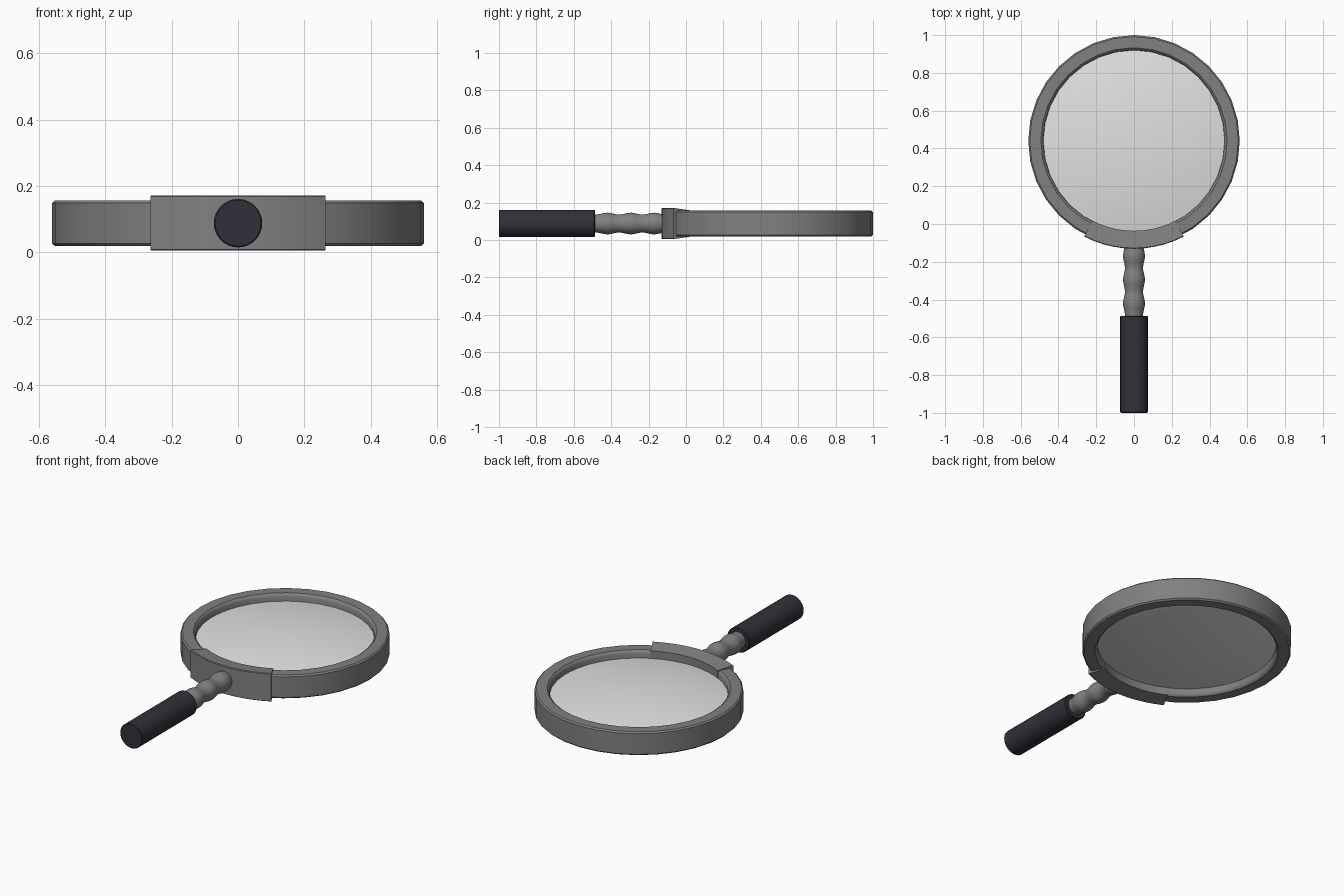
import bpy, bmesh, math

if "Cube" in bpy.data.objects:
    bpy.data.objects.remove(bpy.data.objects["Cube"])

Z = 0.088      # mid height of the whole object
CY = 0.44      # centre of the lens and ring


def material(name, rgb):
    m = bpy.data.materials.new(name)
    m.diffuse_color = (*rgb, 1)
    m.use_nodes = True
    m.node_tree.nodes["Principled BSDF"].inputs["Base Color"].default_value = m.diffuse_color
    return m


METAL = material("grey_metal", (0.22, 0.22, 0.22))
GLASS = material("pale_glass", (0.76, 0.76, 0.76))
RUBBER = material("dark_rubber", (0.03, 0.03, 0.042))


def finish(name, bm, mat, angle=35):
    bmesh.ops.remove_doubles(bm, verts=bm.verts, dist=1e-5)
    bmesh.ops.recalc_face_normals(bm, faces=bm.faces)
    me = bpy.data.meshes.new(name)
    bm.to_mesh(me)
    bm.free()
    me.materials.append(mat)
    ob = bpy.data.objects.new(name, me)
    bpy.context.collection.objects.link(ob)
    bpy.ops.object.select_all(action='DESELECT')
    ob.select_set(True)
    bpy.context.view_layer.objects.active = ob
    bpy.ops.object.shade_smooth_by_angle(angle=math.radians(angle))
    return ob


def sweep(profile, start, end, steps, place, closed):
    """Spin a (radius, height) profile; place maps (r, h, angle) to a point."""
    bm = bmesh.new()
    rows = []
    for i in range(steps + 1):
        a = math.radians(start + (end - start) * i / steps)
        rows.append([bm.verts.new(place(r, h, a)) for r, h in profile])
    n = len(profile)
    for p, q in zip(rows, rows[1:]):
        for j in range(n if closed else n - 1):
            k = (j + 1) % n
            ring = [p[j], p[k], q[k], q[j]]
            if profile[j][0] == 0:
                ring = [p[j], p[k], q[k]]
            elif profile[k][0] == 0:
                ring = [p[j], p[k], q[j]]
            bm.faces.new(ring)
    if closed and abs(end - start) < 360:
        bm.faces.new(rows[0])
        bm.faces.new(rows[-1])
    return bm


def upright(r, h, a):      # axis along z, around the lens centre
    return (r * math.cos(a), CY + r * math.sin(a), Z + h)


def lengthwise(r, h, a):   # axis along y, for the handle
    return (r * math.cos(a), h, Z + r * math.sin(a))


# Ring frame with softened edges
half = [(0.48, 0.052), (0.484, 0.062), (0.493, 0.069), (0.552, 0.069), (0.56, 0.061)]
ring = half + [(r, -h) for r, h in reversed(half)]
finish("ring_frame", sweep(ring, 0, 360, 32, upright, True), METAL)

# Convex lens
edge, bulge, N = 0.024, 0.045, 8
top = [(0.485 * i / N, edge + bulge * (1 - (i / N) ** 2)) for i in range(N + 1)]
lens = top + [(r, -h) for r, h in reversed(top)]
finish("lens", sweep(lens, 0, 360, 64, upright, False), GLASS)

# Clamp around the ring where the handle joins
clamp = [(0.476, 0.071), (0.567, 0.083), (0.571, 0.080),
         (0.571, -0.080), (0.567, -0.083), (0.476, -0.071)]
finish("clamp", sweep(clamp, 242.5, 297.5, 10, upright, True), METAL)

# Rippled neck
neck = [(0, -0.08), (0.052, -0.08)]
for i in range(25):
    t = i / 24
    neck.append((0.053 + 0.005 * math.cos(2 * math.pi * (3 * t - 0.4)), -0.12 - 0.375 * t))
neck.append((0, -0.495))
finish("neck", sweep(neck, 0, 360, 32, lengthwise, False), METAL)

# Handle grip
grip = [(0, -0.487), (0.069, -0.487), (0.073, -0.491),
        (0.073, -0.996), (0.069, -1.0), (0, -1.0)]
finish("grip", sweep(grip, 0, 360, 32, lengthwise, False), RUBBER)
